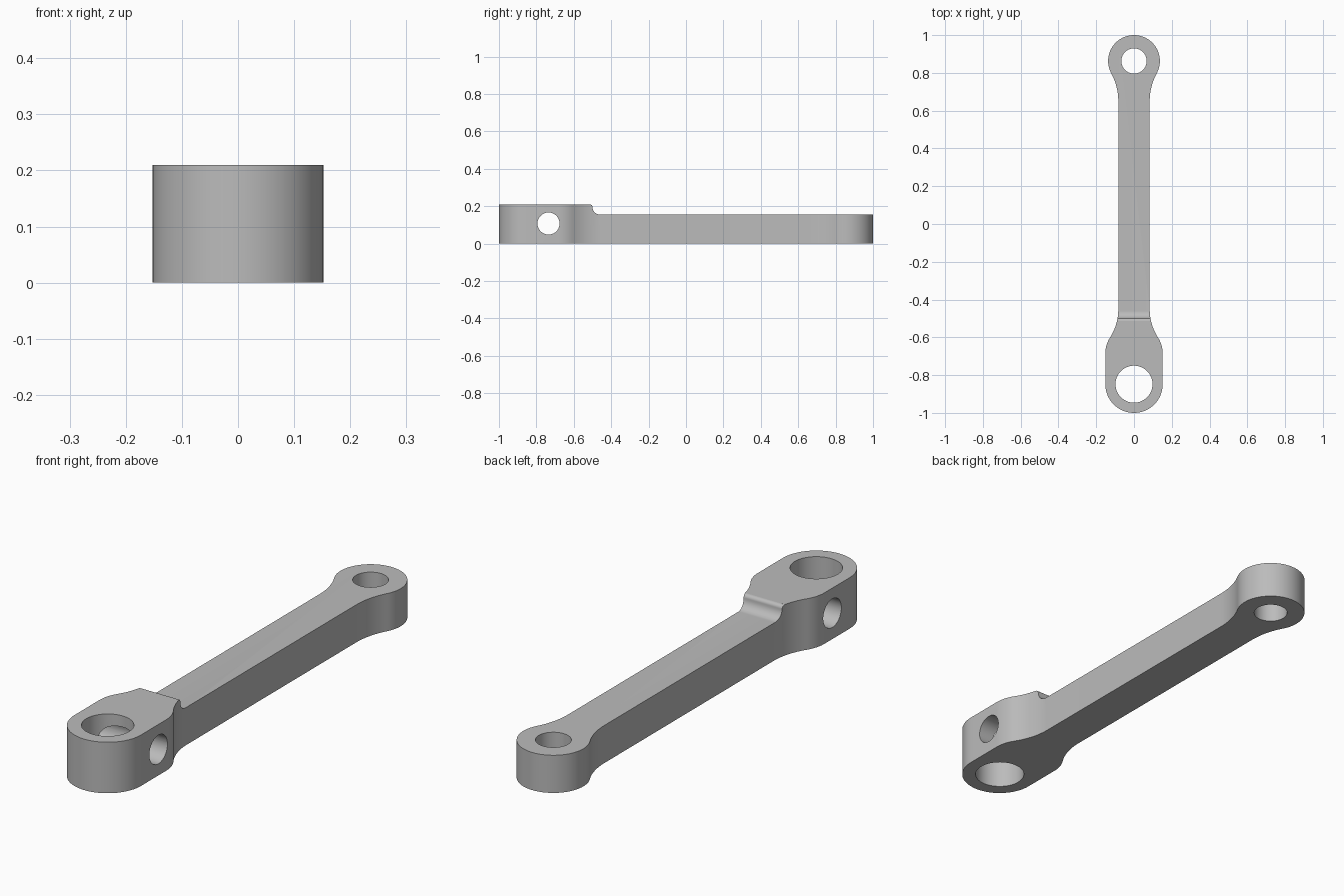
import bpy
import bmesh
from math import radians, sin, cos, atan2, degrees
from mathutils import Matrix, Vector

cube = bpy.data.objects.get("Cube")
if cube:
    bpy.data.objects.remove(cube, do_unlink=True)

HEIGHT, ARM_TOP, ARM_HALF = 0.21, 0.155, 0.083
FRONT_Y, FRONT_R = -0.848, 0.152     # wide clamp end
SHOULDER_Y = -0.685                  # end of the clamp's straight sides
BACK_Y, BACK_R = 0.863, 0.137        # small eye end

steel = bpy.data.materials.new("plain grey")
steel.use_nodes = True
GREY = (0.5, 0.5, 0.5, 1)
steel.diffuse_color = GREY
steel.node_tree.nodes["Principled BSDF"].inputs["Base Color"].default_value = GREY


def arc(cx, cy, r, start, end, steps):
    angles = [radians(start + (end - start) * i / steps) for i in range(steps + 1)]
    return [(cx + r * cos(a), cy + r * sin(a)) for a in angles]


def fillet(cy, r, arm_y):
    """Radius and contact angle of the hollow blending a round end into the arm."""
    d = arm_y - cy
    radius = (ARM_HALF ** 2 + d ** 2 - r ** 2) / (2 * (r - ARM_HALF))
    return radius, degrees(atan2(d, ARM_HALF + radius))


def prism(name, points, matrix, depth):
    """Extrude a closed outline along its local z, then place it."""
    bm = bmesh.new()
    face = bm.faces.new([bm.verts.new((x, y, 0)) for x, y in points])
    moved = bmesh.ops.extrude_face_region(bm, geom=[face])["geom"]
    bmesh.ops.translate(bm, vec=(0, 0, depth),
                        verts=[v for v in moved if isinstance(v, bmesh.types.BMVert)])
    bmesh.ops.recalc_face_normals(bm, faces=bm.faces)
    bm.transform(matrix)
    mesh = bpy.data.meshes.new(name)
    bm.to_mesh(mesh)
    bm.free()
    mesh.materials.append(steel)
    obj = bpy.data.objects.new(name, mesh)
    bpy.context.collection.objects.link(obj)
    return obj


# Plan outline: one half, then mirrored
front_arm_y, back_arm_y = -0.45, 0.65
fr, fa = fillet(SHOULDER_Y, FRONT_R, front_arm_y)
br, ba = fillet(BACK_Y, BACK_R, back_arm_y)
half = arc(0, FRONT_Y, FRONT_R, -90, 0, 24)
half += arc(0, SHOULDER_Y, FRONT_R, 0, fa, 10)
half += arc(ARM_HALF + fr, front_arm_y, fr, 180 + fa, 180, 12)[1:]
half += arc(ARM_HALF + br, back_arm_y, br, 180, 180 + ba, 12)
half += arc(0, BACK_Y, BACK_R, ba, 90, 32)[1:]
outline = half + [(-x, y) for x, y in reversed(half[1:-1])]
lever = prism("lever_arm", outline, Matrix(), HEIGHT)

# Cutters: lowered arm with rounded step, two upright bores, one cross bore
sideways = Matrix(((0, 0, 1, -0.5), (1, 0, 0, 0), (0, 1, 0, 0), (0, 0, 0, 1)))
step = [(-0.515, 0.4), (-0.515, HEIGHT + 0.001)]
step += arc(-0.515, HEIGHT - 0.015, 0.015, 88, 0, 8)
step += arc(-0.46, ARM_TOP + 0.04, 0.04, 180, 270, 10)[1:]
step += [(1.2, ARM_TOP), (1.2, 0.4)]
down = Matrix.Translation(Vector((0, 0, -0.2)))
cutters = [
    prism("step_cutter", step, sideways, 1),
    prism("clamp_bore_cutter", arc(0, FRONT_Y, 0.098, 0, 360, 64)[:-1], down, 0.8),
    prism("eye_bore_cutter", arc(0, BACK_Y, 0.067, 0, 360, 64)[:-1], down, 0.8),
    prism("cross_bore_cutter", arc(-0.735, 0.107, 0.059, 0, 360, 64)[:-1], sideways, 1),
]

bpy.ops.object.select_all(action='DESELECT')
bpy.context.view_layer.objects.active = lever
lever.select_set(True)
for cutter in cutters:
    cutter.hide_render = True
    mod = lever.modifiers.new(cutter.name, 'BOOLEAN')
    mod.operation, mod.solver, mod.object = 'DIFFERENCE', 'EXACT', cutter
    bpy.ops.object.modifier_apply(modifier=mod.name)
    bpy.data.objects.remove(cutter, do_unlink=True)

bpy.ops.object.shade_smooth_by_angle(angle=radians(30))
